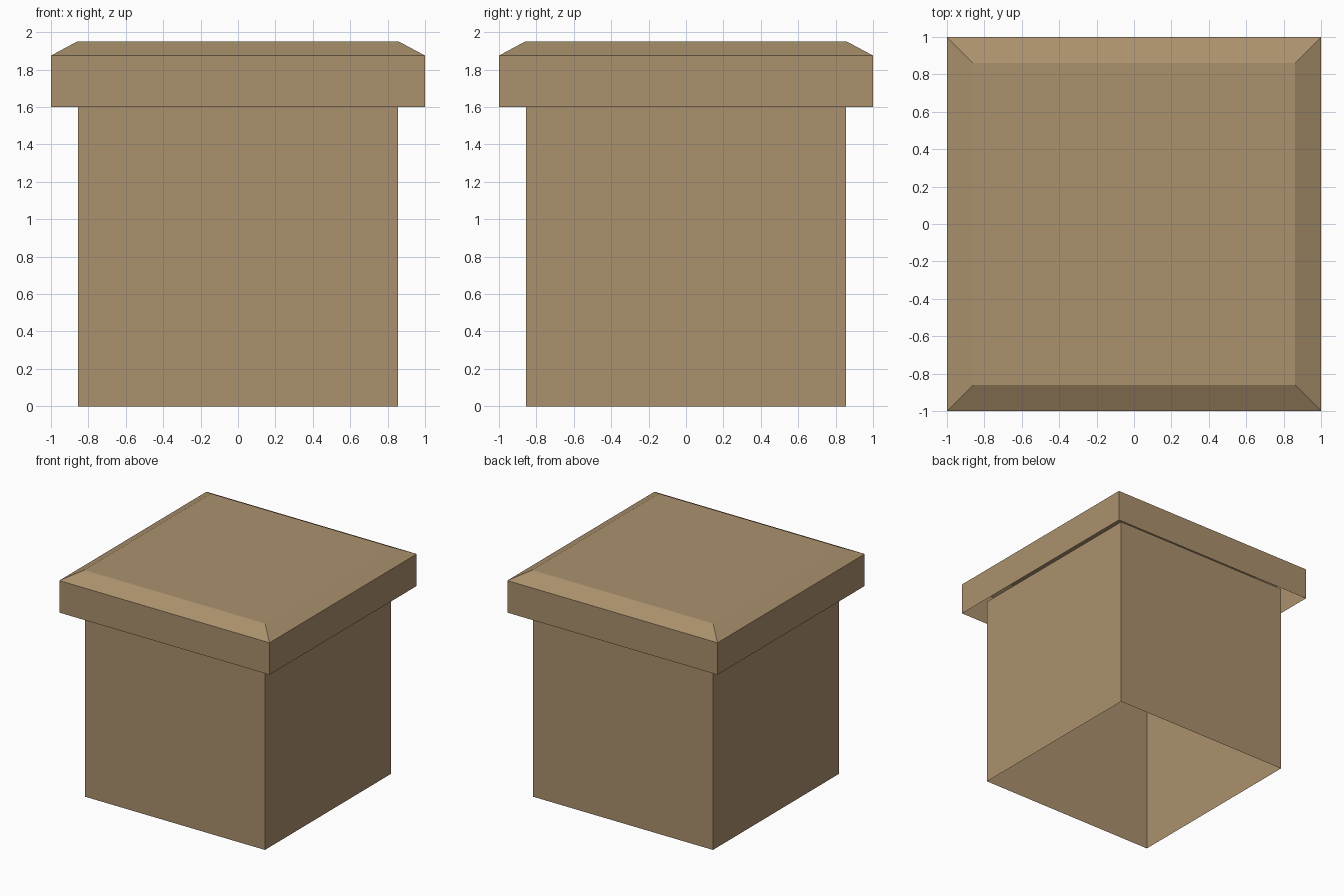
import bpy, bmesh

if "Cube" in bpy.data.objects:
    bpy.data.objects.remove(bpy.data.objects["Cube"])

brown = bpy.data.materials.new("cardboard brown")
brown.diffuse_color = (0.407, 0.283, 0.153, 1.0)
brown.use_nodes = True
brown.node_tree.nodes["Principled BSDF"].inputs["Base Color"].default_value = brown.diffuse_color


def square_shell(name, rings, cap_top):
    """Stack square rings (half_width, z) into a thin shell, open at the bottom."""
    bm = bmesh.new()
    loops = [[bm.verts.new((sx * h, sy * h, z))
              for sx, sy in ((-1, -1), (1, -1), (1, 1), (-1, 1))]
             for h, z in rings]
    for low, high in zip(loops, loops[1:]):
        for i in range(4):
            j = (i + 1) % 4
            bm.faces.new((low[i], low[j], high[j], high[i]))
    if cap_top:
        bm.faces.new(loops[-1])
    mesh = bpy.data.meshes.new(name)
    bm.to_mesh(mesh)
    bm.free()
    mesh.materials.append(brown)
    obj = bpy.data.objects.new(name, mesh)
    bpy.context.collection.objects.link(obj)
    return obj


# Box walls, reaching up inside the lid
square_shell("box_walls", [(0.855, 0.0), (0.855, 1.7)], cap_top=False)

# Overhanging lid: skirt, sloped border and flat top, open underneath
square_shell("lid", [(1.0, 1.6), (1.0, 1.875), (0.86, 1.95)], cap_top=True)
